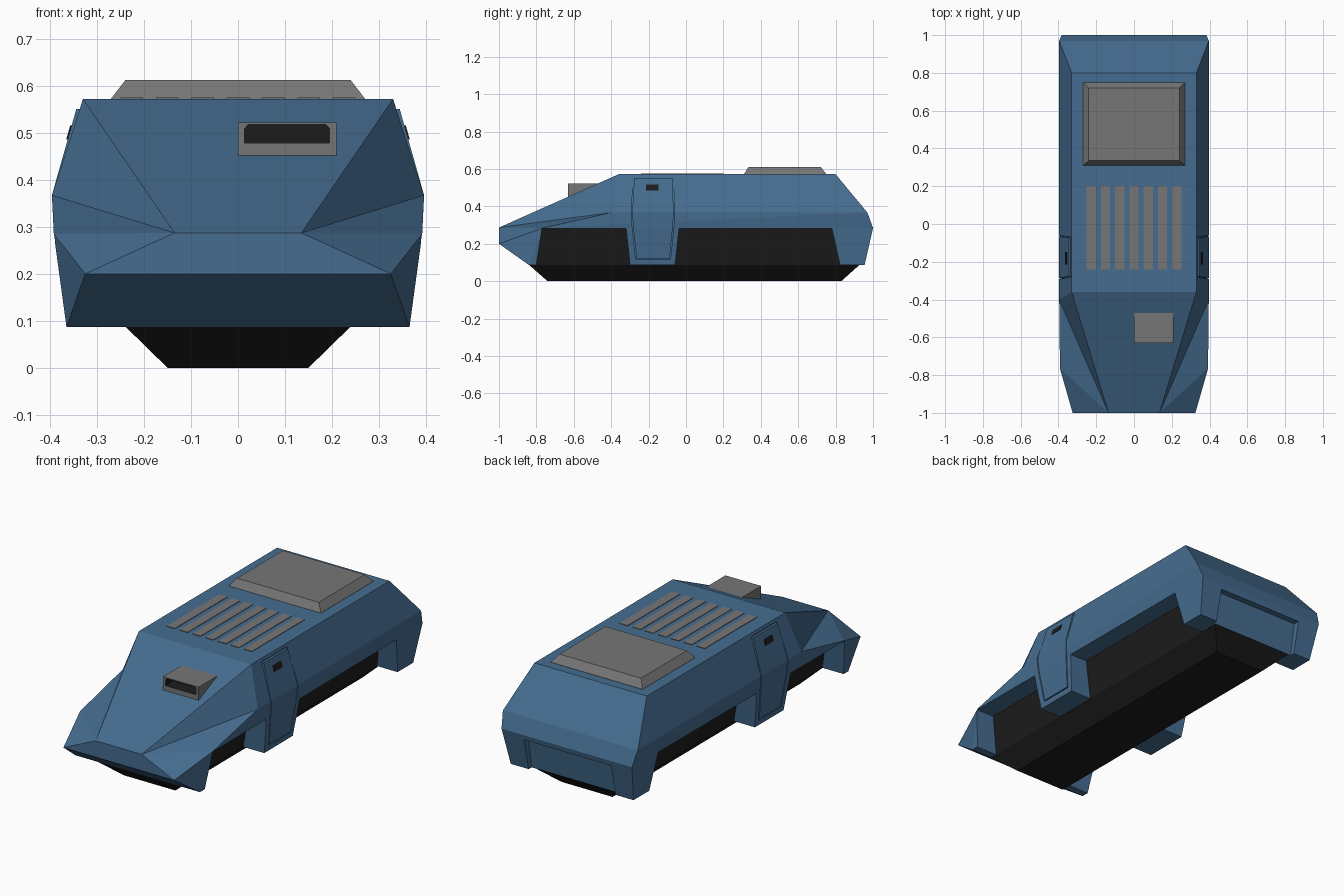
import bpy
import bmesh

if "Cube" in bpy.data.objects:
    bpy.data.objects.remove(bpy.data.objects["Cube"], do_unlink=True)


def material(name, colour):
    mat = bpy.data.materials.new(name)
    mat.use_nodes = True
    mat.diffuse_color = (*colour, 1)
    mat.node_tree.nodes["Principled BSDF"].inputs["Base Color"].default_value = (*colour, 1)
    return mat


BLUE = material("steel_blue", (0.06, 0.152, 0.28))
GREY = material("vent_grey", (0.18, 0.18, 0.18))
BLACK = material("underside_black", (0.012, 0.012, 0.012))


def make(name, verts, faces, mat):
    bm = bmesh.new()
    vs = [bm.verts.new(v) for v in verts]
    for f in faces:
        bm.faces.new([vs[i] for i in f])
    bmesh.ops.recalc_face_normals(bm, faces=bm.faces)
    mesh = bpy.data.meshes.new(name)
    bm.to_mesh(mesh)
    bm.free()
    mesh.materials.append(mat)
    obj = bpy.data.objects.new(name, mesh)
    bpy.context.collection.objects.link(obj)
    return obj


def prism(name, profile, lo, hi, mat, axis="x"):
    """Profile of (y, z) points extruded along x, or of (x, z) points along y."""
    n = len(profile)
    verts = [(e, p, z) if axis == "x" else (p, e, z) for e in (lo, hi) for p, z in profile]
    faces = [range(n), range(n, 2 * n)]
    faces += [(i, (i + 1) % n, (i + 1) % n + n, i + n) for i in range(n)]
    return make(name, verts, faces, mat)


def loft(name, levels, mat):
    """Stack of rectangles (z, half width, y0, y1)."""
    verts, faces = [], []
    for z, w, y0, y1 in levels:
        verts += [(-w, y0, z), (w, y0, z), (w, y1, z), (-w, y1, z)]
    for k in range(0, len(verts) - 4, 4):
        faces += [(k + i, k + (i + 1) % 4, k + 4 + (i + 1) % 4, k + 4 + i) for i in range(4)]
    faces += [range(4), range(len(verts) - 4, len(verts))]
    return make(name, verts, faces, mat)


def side_plate(name, rows, s, depth, mat, grow=0.0):
    """Panel along the flank; rows of (z, outer x, y0, y1), grown outwards if asked."""
    m = len(rows)
    ends = [grow] + [0] * (m - 2) + [-grow]
    verts = [(s * (x + d), y, z + e) for d in (-depth, grow)
             for (z, x, y0, y1), e in zip(rows, ends) for y in (y0 - grow, y1 + grow)]
    faces = []
    for i in range(m - 1):
        a = 2 * i
        for b in (a, a + 2 * m):
            faces.append((b, b + 1, b + 3, b + 2))
        for b in (a, a + 1):
            faces.append((b, b + 2, b + 2 + 2 * m, b + 2 * m))
    for b in (0, 2 * m - 2):
        faces.append((b, b + 1, b + 1 + 2 * m, b + 2 * m))
    return make(name, verts, faces, mat)


def cut(obj, cutter):
    cutter.hide_render = True
    mod = obj.modifiers.new("cut", 'BOOLEAN')
    mod.operation = 'DIFFERENCE'
    mod.solver = 'EXACT'
    mod.object = cutter
    bpy.context.view_layer.objects.active = obj
    bpy.ops.object.modifier_apply(modifier=mod.name)
    bpy.data.objects.remove(cutter, do_unlink=True)


# Faceted body shell: named corners on one side, mirrored to the other
corners = {
    "A": (0.33, -0.36, 0.572), "B": (0.33, 0.80, 0.572),
    "C": (0.396, -0.40, 0.367), "D": (0.396, 0.97, 0.367),
    "E": (0.135, -1.0, 0.287), "F": (0.392, -0.765, 0.285),
    "G": (0.383, 1.0, 0.285), "H": (0.325, -1.0, 0.20),
    "I": (0.365, -0.84, 0.087), "J": (0.36, 0.955, 0.087),
}
keys = list(corners)
verts = list(corners.values()) + [(-x, y, z) for x, y, z in corners.values()]
n = len(keys)
faces = []
for side in ("ABDC", "CDF", "DGF", "FGJ", "FJI", "EAC", "ECF", "EFH", "FHI"):
    f = [keys.index(c) for c in side]
    faces += [f, [i + n for i in f]]
for a, b in ("AB", "BD", "DG", "GJ", "JI", "IH", "HE", "EA"):
    i, j = keys.index(a), keys.index(b)
    faces.append((i, j, j + n, i + n))
body = make("body_shell", verts, faces, BLUE)

# Skirt openings on both sides and the recessed tail panel
front_arch = [(-0.806, 0.05), (-0.77, 0.281), (-0.32, 0.281), (-0.295, 0.05)]
rear_arch = [(-0.063, 0.05), (-0.037, 0.281), (0.78, 0.281), (0.832, 0.05)]
for s in (-1, 1):
    for arch in (front_arch, rear_arch):
        cut(body, prism("arch_cutter", arch, s * 0.22, s * 0.5, BLUE))
tail = [(0.96, 0.257), (0.923, 0.05), (1.1, 0.05), (1.1, 0.257)]
cut(body, prism("tail_cutter", tail, -0.255, 0.255, BLUE))

# Side doors set flush in a groove, upper edge standing proud, with viewing slits
door = [(0.551, 0.344, -0.277, -0.073), (0.367, 0.396, -0.287, -0.066),
        (0.285, 0.39, -0.282, -0.071), (0.121, 0.369, -0.264, -0.088)]
slit = [(0.516, 0.357, -0.215, -0.147), (0.486, 0.3655, -0.215, -0.147)]
for s, label in ((1, "left"), (-1, "right")):
    cut(body, side_plate("groove_cutter", door, s, 0.014, BLUE, grow=0.005))
    side_plate(label + "_door", door, s, 0.018, BLUE)
    side_plate(label + "_door_slit", slit, s, 0.006, BLACK)

# Tapered underside filling the space between the skirts
loft("underside", [(0, 0.15, -0.74, 0.83), (0.088, 0.24, -0.84, 0.928),
                   (0.282, 0.285, -0.80, 0.90)], BLACK)

# Roof hatch and row of vent slats
loft("roof_hatch", [(0.565, 0.27, 0.31, 0.75), (0.573, 0.27, 0.31, 0.75),
                    (0.612, 0.24, 0.335, 0.72)], GREY)
for k in range(-3, 4):
    x = k * 0.0755
    prism("vent_slat", [(-0.24, 0.565), (0.20, 0.565), (0.20, 0.575), (-0.24, 0.575)],
          x - 0.024, x + 0.024, GREY)

# Offset hood scoop with a dark mouth, its upper corners clipped
scoop = prism("hood_scoop", [(-0.63, 0.45), (-0.63, 0.522), (-0.47, 0.522), (-0.47, 0.45)],
              0, 0.21, GREY)
mouth = [(0.014, 0.478), (0.195, 0.478), (0.195, 0.509),
         (0.187, 0.518), (0.022, 0.518), (0.014, 0.509)]
cut(scoop, prism("mouth_cutter", mouth, -0.7, -0.57, GREY, axis="y"))
scoop.data.materials.append(BLACK)
for p in scoop.data.polygons:
    c = p.center
    if 0.01 < c.x < 0.2 and -0.62 < c.y < -0.55 and 0.47 < c.z < 0.52:
        p.material_index = 1
